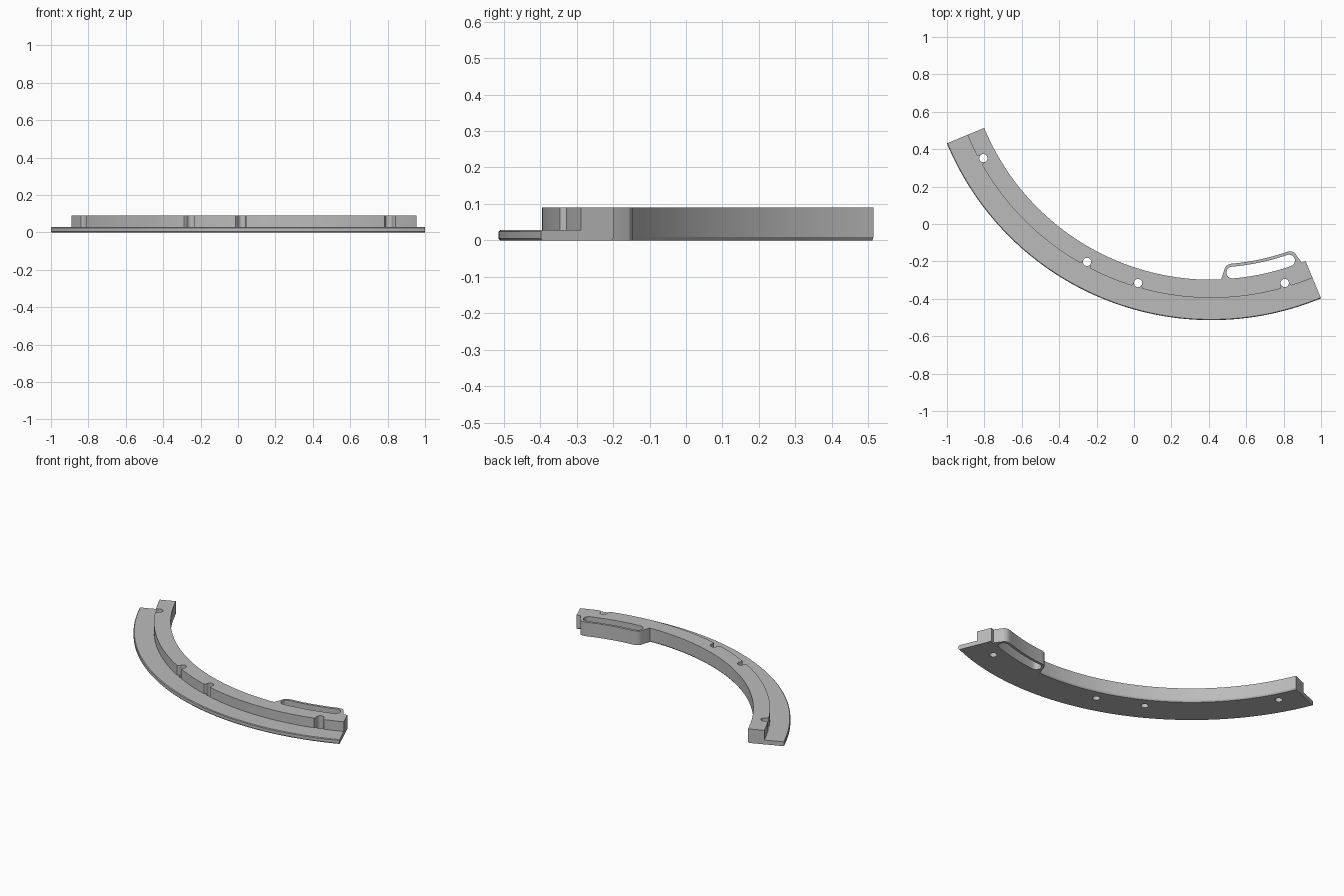
import bpy, bmesh, math

if "Cube" in bpy.data.objects:
    bpy.data.objects.remove(bpy.data.objects["Cube"])

CX, CY = 0.414, 1.017          # centre of the arc
A0, A1 = -67.5, 22.5           # sweep, degrees measured from -y
SEG = 96
TOP, FLANGE = 0.09, 0.028

grey = bpy.data.materials.new("plain grey")
grey.diffuse_color = (0.5, 0.5, 0.5, 1)
grey.use_nodes = True
grey.node_tree.nodes["Principled BSDF"].inputs["Base Color"].default_value = grey.diffuse_color


def polar(r, deg):
    a = math.radians(deg)
    return CX + r * math.sin(a), CY - r * math.cos(a)


def finish(bm, name):
    bmesh.ops.recalc_face_normals(bm, faces=bm.faces)
    me = bpy.data.meshes.new(name)
    bm.to_mesh(me)
    bm.free()
    me.materials.append(grey)
    ob = bpy.data.objects.new(name, me)
    bpy.context.collection.objects.link(ob)
    return ob


def prism(name, pts, z0, z1):
    bm = bmesh.new()
    lo = [bm.verts.new((x, y, z0)) for x, y in pts]
    hi = [bm.verts.new((x, y, z1)) for x, y in pts]
    bm.faces.new(lo)
    bm.faces.new(hi)
    n = len(pts)
    for i in range(n):
        j = (i + 1) % n
        bm.faces.new((lo[i], lo[j], hi[j], hi[i]))
    return finish(bm, name)


def boolean(target, other, op):
    mod = target.modifiers.new(op, 'BOOLEAN')
    mod.operation = op
    mod.solver = 'EXACT'
    mod.object = other
    bpy.context.view_layer.objects.active = target
    bpy.ops.object.modifier_apply(modifier=mod.name)
    bpy.data.objects.remove(other)


# Curved rail: L-shaped profile (radius, height) swept along the arc
profile = [(1.315, TOP), (1.412, TOP), (1.412, FLANGE), (1.527, FLANGE),
           (1.531, 0.024), (1.531, 0.005), (1.527, 0), (1.321, 0), (1.315, 0.009)]
bm = bmesh.new()
rings = []
for i in range(SEG + 1):
    a = A0 + (A1 - A0) * i / SEG
    rings.append([bm.verts.new((*polar(r, a), z)) for r, z in profile])
n = len(profile)
for p, q in zip(rings, rings[1:]):
    for k in range(n):
        m = (k + 1) % n
        bm.faces.new((p[k], p[m], q[m], q[k]))
bm.faces.new(rings[0])
bm.faces.new(rings[-1])
rail = finish(bm, "curved_rail")

# Loop tab on the inner wall
tab = [(1.335, 2.0), (1.315, 2.25), (1.255, 3.3), (1.245, 3.6), (1.238, 4.1), (1.234, 4.8)]
tab += [(1.234, 4.8 + 14.4 * i / 16) for i in range(1, 17)]
tab += [(1.237, 19.9), (1.243, 20.4), (1.253, 20.8), (1.313, 21.5), (1.335, 21.6)]
tab += [(1.335, 21.6 - 19.6 * i / 16) for i in range(1, 16)]
boolean(rail, prism("loop_tab", [polar(r, a) for r, a in tab], 0, TOP), 'UNION')

# Curved slot through the tab, with round ends
RM, HW, S0, S1 = 1.2815, 0.0315, 5.0, 18.9
slot = [polar(RM - HW, S0 + (S1 - S0) * i / 16) for i in range(17)]
for end, start in ((S1, 0), (S0, 180)):
    cx, cy = polar(RM, end)
    for i in range(1, 12):
        t = math.radians(end + 90 - start - 180 * i / 12)
        slot.append((cx + HW * math.cos(t), cy + HW * math.sin(t)))
    if start == 0:
        slot += [polar(RM + HW, S1 + (S0 - S1) * i / 16) for i in range(17)]
boolean(rail, prism("slot_cutter", slot, -0.02, TOP + 0.02), 'DIFFERENCE')

# Screw holes, each with a flared notch in the outer wall
HR, HC = 0.022, 1.389
for a in (-61.4, -28.6, -16.4, 16.4):
    hx, hy = polar(HC, a)
    ring = [(hx + HR * math.cos(math.tau * i / 32), hy + HR * math.sin(math.tau * i / 32))
            for i in range(32)]
    boolean(rail, prism("hole_cutter", ring, -0.02, TOP + 0.02), 'DIFFERENCE')
    t = math.radians(a)
    notch = []
    for side, out in ((-0.0215, 0.002), (-0.023, 0.012), (-0.033, 0.028),
                      (0.033, 0.028), (0.023, 0.012), (0.0215, 0.002)):
        notch.append((hx + side * math.cos(t) + out * math.sin(t),
                      hy + side * math.sin(t) - out * math.cos(t)))
    boolean(rail, prism("notch_cutter", notch, FLANGE, TOP + 0.02), 'DIFFERENCE')

bpy.ops.object.select_all(action='DESELECT')
rail.select_set(True)
bpy.context.view_layer.objects.active = rail
bpy.ops.object.shade_smooth_by_angle(angle=math.radians(25))
